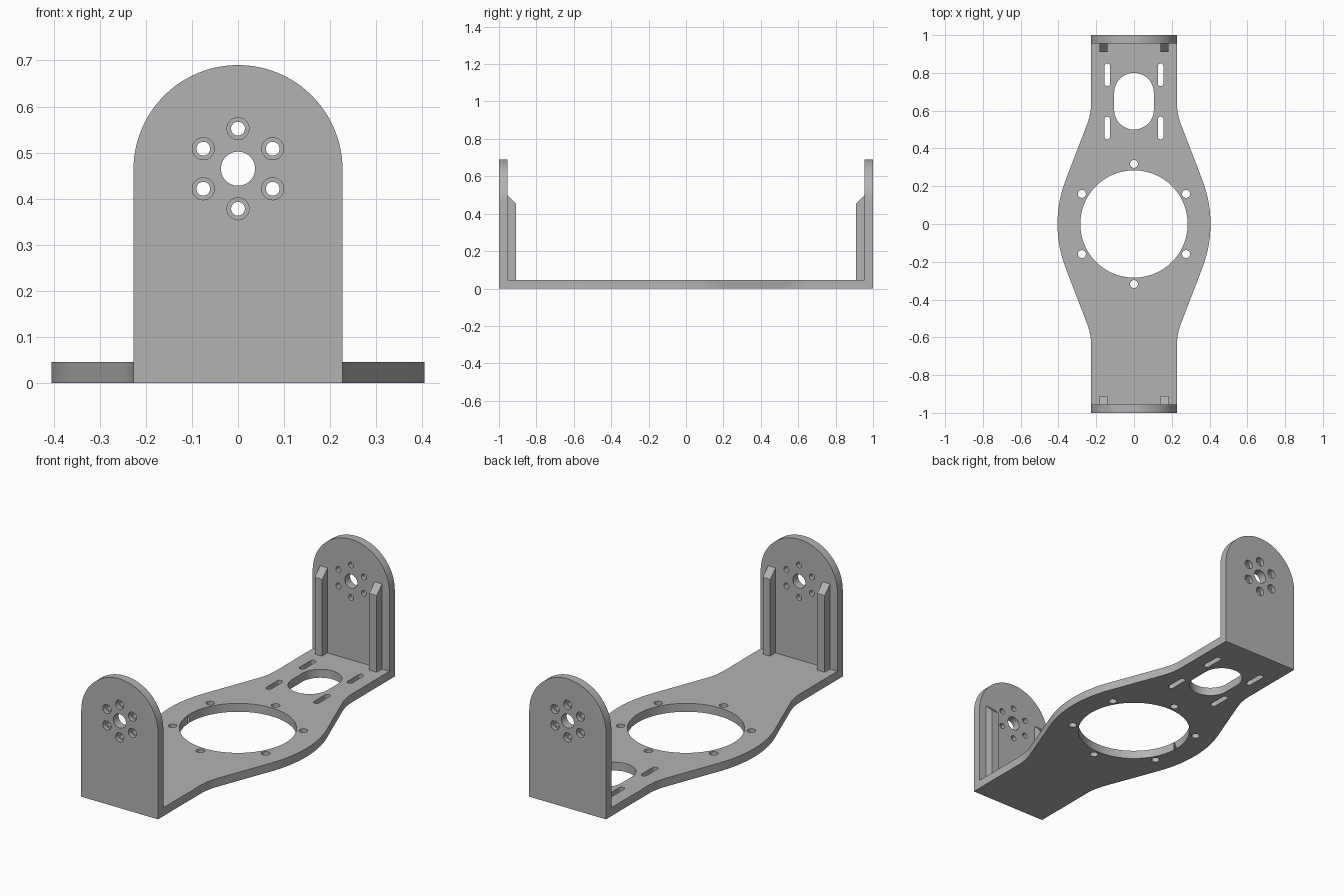
import bpy, bmesh
from math import sin, cos, pi, radians
from mathutils import Matrix, Vector

if "Cube" in bpy.data.objects:
    bpy.data.objects.remove(bpy.data.objects["Cube"])

T = 0.045          # sheet thickness
W = 0.227          # half width of the arms
ARCH_Z = 0.463     # centre of the rounded upright

grey = bpy.data.materials.new("metal_grey")
grey.use_nodes = True
COLOUR = (0.45, 0.45, 0.45, 1)
grey.diffuse_color = COLOUR
grey.node_tree.nodes["Principled BSDF"].inputs["Base Color"].default_value = COLOUR


def arc(cx, cy, r, start, end, n):
    angles = [radians(start + (end - start) * i / n) for i in range(n + 1)]
    return [(cx + r * cos(a), cy + r * sin(a)) for a in angles]


def slot(cx, cy, r, half_length):
    d = half_length - r
    return arc(cx, cy + d, r, 0, 180, 24) + arc(cx, cy - d, r, 180, 360, 24)


def circle(cx, cy, r, n=64):
    return arc(cx, cy, r, 0, 360, n)[:-1]


def ring(cx, cy, r):
    """Six bolt positions, starting straight up."""
    return [(cx + r * cos(pi / 2 + i * pi / 3), cy + r * sin(pi / 2 + i * pi / 3)) for i in range(6)]


def prism(bm, outline, low, high, place=None):
    """Extrude a 2D outline between two heights, then move it with a matrix."""
    bottom = [bm.verts.new((x, y, low)) for x, y in outline]
    face = bm.faces.new(bottom)
    out = bmesh.ops.extrude_face_region(bm, geom=[face])["geom"]
    top = [v for v in out if isinstance(v, bmesh.types.BMVert)]
    bmesh.ops.translate(bm, verts=top, vec=(0, 0, high - low))
    if place:
        bmesh.ops.transform(bm, matrix=place, verts=bottom + top)


def finish(bm, name):
    bmesh.ops.recalc_face_normals(bm, faces=bm.faces)
    mesh = bpy.data.meshes.new(name)
    bm.to_mesh(mesh)
    bm.free()
    mesh.materials.append(grey)
    obj = bpy.data.objects.new(name, mesh)
    bpy.context.collection.objects.link(obj)
    return obj


def boolean(obj, tool, operation):
    mod = obj.modifiers.new(operation, "BOOLEAN")
    mod.operation, mod.solver, mod.object = operation, "EXACT", tool
    bpy.context.view_layer.objects.active = obj
    bpy.ops.object.modifier_apply(modifier=mod.name)
    bpy.data.objects.remove(tool)


# Plan outline: one quarter, mirrored into a closed loop
bulge = arc(-0.245, 0, 0.65, 0, 21, 14)
neck = arc(W + 0.33, 0.645, 0.33, 201, 180, 8)
quarter = bulge + neck + [(W, 1)]
half = [(x, -y) for x, y in reversed(quarter[1:])] + quarter
outline = half + [(-x, -y) for x, y in half]

bm = bmesh.new()
prism(bm, outline, 0, T)
bracket = finish(bm, "bracket")

# Upright end plates: profile drawn in x/z, extrusion running inwards from each end
stand = Matrix(((1, 0, 0, 0), (0, 0, 1, -1), (0, 1, 0, 0), (0, 0, 0, 1)))
ends = {"front": stand, "back": Matrix.Rotation(pi, 4, "Z") @ stand}
arch = [(-W, 0), (W, 0)] + arc(0, ARCH_Z, W, 0, 180, 48)
for end, place in ends.items():
    bm = bmesh.new()
    prism(bm, arch, 0, T, place)
    boolean(bracket, finish(bm, end + "_upright"), "UNION")

# Holes through the base
bm = bmesh.new()
holes = [circle(0, 0, 0.284, 96), slot(0, 0.65, 0.105, 0.15)]
holes += [circle(x, y, 0.021, 32) for x, y in ring(0, 0, 0.318)]
holes += [slot(x, y, 0.015, 0.06) for x in (-0.141, 0.141) for y in (0.508, 0.79)]
for hole in holes:
    prism(bm, hole, -0.1, 0.1)

# Shaft hole and counterbored bolt holes in both uprights
for place in ends.values():
    prism(bm, circle(0, ARCH_Z + 0.002, 0.037, 48), -0.1, 0.1, place)
    for x, z in ring(0, ARCH_Z + 0.002, 0.087):
        prism(bm, circle(x, z, 0.015, 32), T / 2 - 0.005, 0.1, place)
boolean(bracket, finish(bm, "hole_cutter"), "DIFFERENCE")

bm = bmesh.new()
for place in ends.values():
    for x, z in ring(0, ARCH_Z + 0.002, 0.087):
        prism(bm, circle(x, z, 0.024, 32), -0.1, T / 2, place)
boolean(bracket, finish(bm, "counterbore_cutter"), "DIFFERENCE")

# Stiffening ribs with a sloped top, inside each upright
rib = [(0.955, T), (0.955, 0.5), (0.91, 0.455), (0.91, T)]
side = Matrix(((0, 0, 1, 0), (1, 0, 0, 0), (0, 1, 0, 0), (0, 0, 0, 1)))
for end, turn in (("front", pi), ("back", 0)):
    bm = bmesh.new()
    for x in (-0.183, 0.139):
        prism(bm, rib, x, x + 0.044, Matrix.Rotation(turn, 4, "Z") @ side)
    finish(bm, end + "_ribs")

# Smooth the curved walls, keep the sheet edges sharp
bpy.ops.object.select_all(action="DESELECT")
bracket.select_set(True)
bpy.context.view_layer.objects.active = bracket
bpy.ops.object.shade_smooth_by_angle(angle=radians(30))
